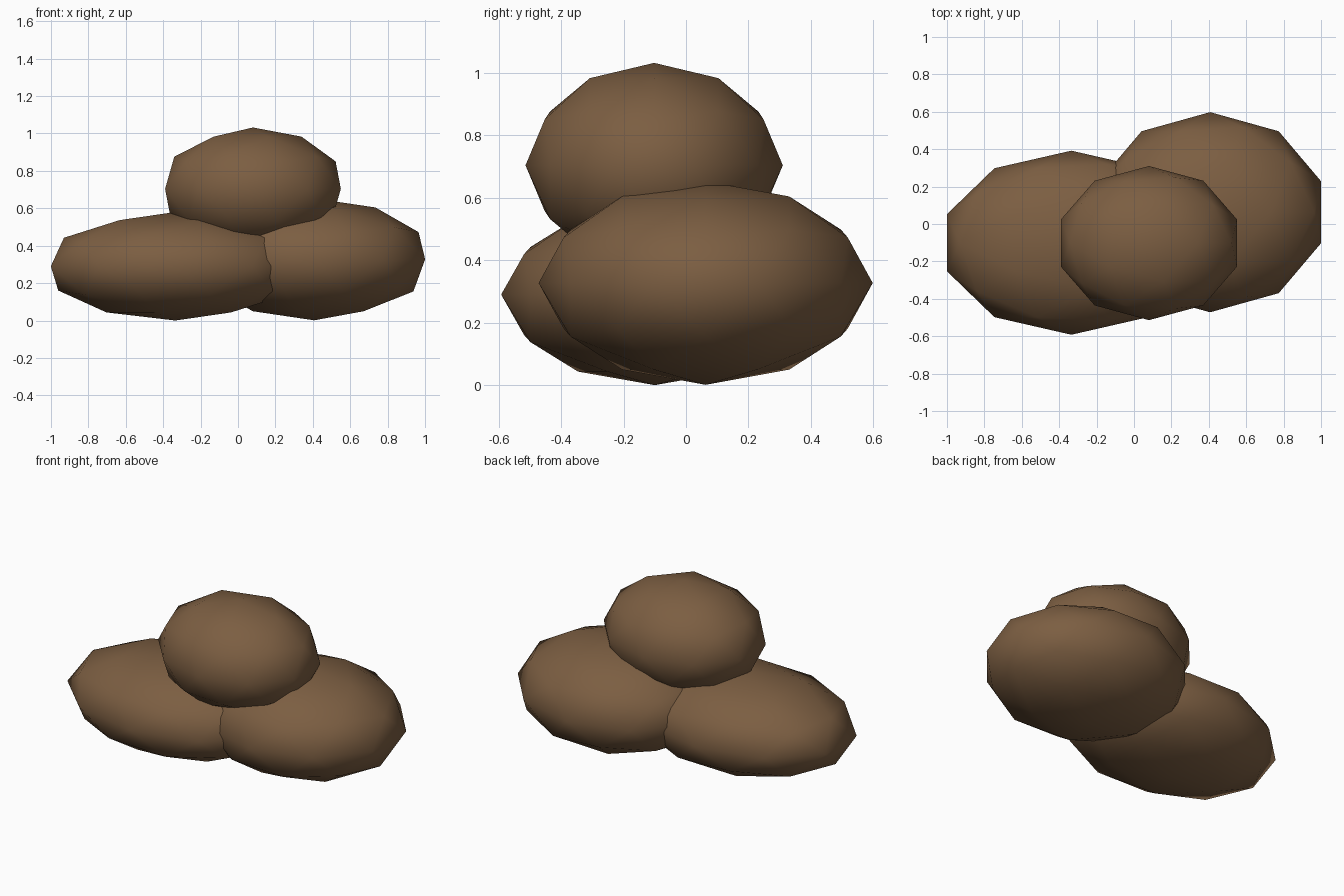
import bpy

if "Cube" in bpy.data.objects:
    bpy.data.objects.remove(bpy.data.objects["Cube"])

# Earthy brown for the whole pile
brown = bpy.data.materials.new("earth_brown")
brown.diffuse_color = (0.20, 0.112, 0.054, 1.0)
brown.use_nodes = True
brown.node_tree.nodes["Principled BSDF"].inputs["Base Color"].default_value = brown.diffuse_color


def boulder(name, centre, radii):
    """Squashed low-poly ball with smooth shading."""
    bpy.ops.mesh.primitive_ico_sphere_add(subdivisions=2, radius=1, location=centre)
    ob = bpy.context.object
    ob.name = name
    ob.scale = radii
    bpy.ops.object.transform_apply(location=False, rotation=False, scale=True)
    bpy.ops.object.shade_smooth()
    ob.data.materials.append(brown)


# Two lumps on the ground and one resting on both
boulder("left_boulder", (-0.335, -0.10, 0.29), (0.70, 0.492, 0.29))
boulder("right_boulder", (0.407, 0.063, 0.327), (0.624, 0.535, 0.326))
boulder("top_boulder", (0.08, -0.102, 0.704), (0.494, 0.412, 0.328))
